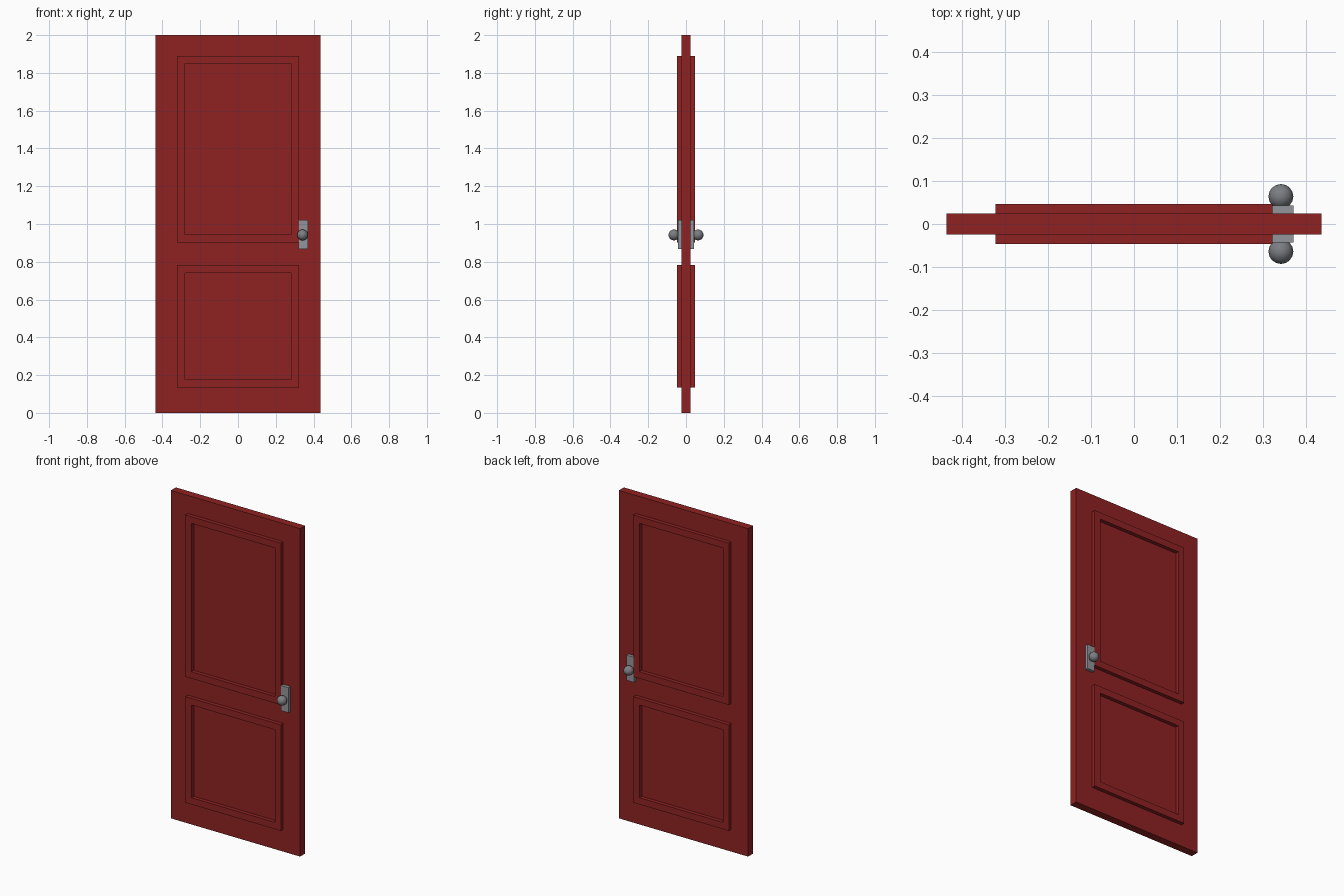
import bpy, bmesh, math
from mathutils import Matrix

if "Cube" in bpy.data.objects:
    bpy.data.objects.remove(bpy.data.objects["Cube"])


def material(name, colour):
    m = bpy.data.materials.new(name)
    m.diffuse_color = (*colour, 1)
    m.use_nodes = True
    m.node_tree.nodes["Principled BSDF"].inputs["Base Color"].default_value = m.diffuse_color
    return m


RED = material("red paint", (0.275, 0.016, 0.016))
PLATE = material("light steel", (0.29, 0.30, 0.325))
KNOB = material("dark steel", (0.20, 0.207, 0.225))


def finish(name, bm, mat):
    bmesh.ops.recalc_face_normals(bm, faces=bm.faces)
    mesh = bpy.data.meshes.new(name)
    bm.to_mesh(mesh)
    bm.free()
    mesh.materials.append(mat)
    obj = bpy.data.objects.new(name, mesh)
    bpy.context.collection.objects.link(obj)
    return obj


def box(name, x0, x1, y0, y1, z0, z1, mat):
    bm = bmesh.new()
    centre = Matrix.Translation(((x0 + x1) / 2, (y0 + y1) / 2, (z0 + z1) / 2))
    bmesh.ops.create_cube(bm, size=1, matrix=centre @ Matrix.Diagonal((x1 - x0, y1 - y0, z1 - z0, 1)))
    return finish(name, bm, mat)


def moulding(name, half_w, z0, z1, border, y0, y1, mat):
    """Rectangular picture-frame ring standing out from the door face."""
    bm = bmesh.new()
    corners = [(-half_w, z0), (half_w, z0), (half_w, z1), (-half_w, z1)]
    signs = [(1, 1), (-1, 1), (-1, -1), (1, -1)]
    rings = []
    for inset, y in ((0, y0), (0, y1), (border, y1), (border, y0)):
        rings.append([bm.verts.new((x + sx * inset, y, z + sz * inset))
                      for (x, z), (sx, sz) in zip(corners, signs)])
    for r in range(4):
        a, b = rings[r], rings[(r + 1) % 4]
        for i in range(4):
            j = (i + 1) % 4
            bm.faces.new((a[i], a[j], b[j], b[i]))
    return finish(name, bm, mat)


HALF = 0.024  # half thickness of the slab

# Door slab
box("door_slab", -0.436, 0.436, -HALF, HALF, 0, 2, RED)

for side, label in ((-1, "front"), (1, "back")):
    # Raised mouldings
    for part, z0, z1 in (("upper", 0.903, 1.89), ("lower", 0.135, 0.782)):
        moulding(f"{label}_{part}_moulding", 0.322, z0, z1, 0.041,
                 side * (HALF - 0.002), side * 0.047, RED)

    # Handle plate
    y0, y1 = sorted((side * (HALF - 0.002), side * 0.0435))
    box(f"{label}_handle_plate", 0.3215, 0.371, y0, y1, 0.867, 1.02, PLATE)

    # Round knob, poles facing out of the door
    bm = bmesh.new()
    bmesh.ops.create_uvsphere(
        bm, u_segments=16, v_segments=8, radius=0.029,
        matrix=Matrix.Translation((0.342, side * 0.064, 0.942)) @ Matrix.Rotation(math.pi / 2, 4, 'X'))
    knob = finish(f"{label}_knob", bm, KNOB)
    for p in knob.data.polygons:
        p.use_smooth = True
